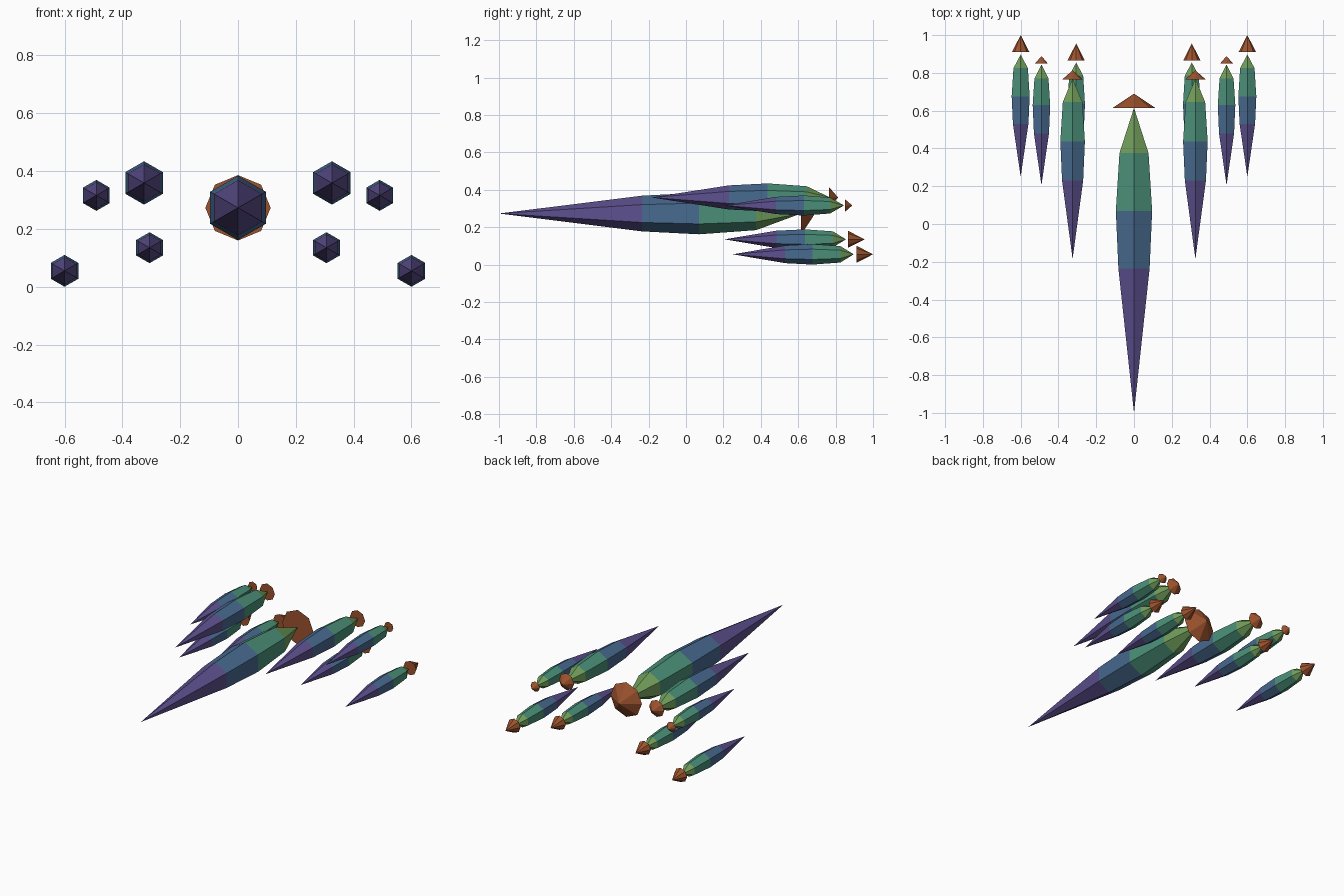
import bpy, bmesh, math

if "Cube" in bpy.data.objects:
    bpy.data.objects.remove(bpy.data.objects["Cube"])


def material(name, rgb):
    m = bpy.data.materials.new(name)
    m.diffuse_color = (*rgb, 1)
    m.use_nodes = True
    m.node_tree.nodes["Principled BSDF"].inputs["Base Color"].default_value = m.diffuse_color
    return m


BANDS = [material("purple", (0.11, 0.08, 0.27)), material("blue", (0.065, 0.145, 0.28)),
         material("green", (0.07, 0.28, 0.19)), material("lime", (0.16, 0.33, 0.10))]
RUST = material("rust", (0.33, 0.085, 0.027))


def lathe(name, profile, sides, mats, start=math.pi / 2):
    """Faceted body around the y axis from (y, radius) points; one material per band."""
    bm = bmesh.new()
    rings = []
    for y, r in profile:
        n = sides if r > 0 else 1
        rings.append([bm.verts.new((r * math.cos(start + k * math.tau / sides), y,
                                    r * math.sin(start + k * math.tau / sides)))
                      for k in range(n)])
    for band, (a, b) in enumerate(zip(rings, rings[1:])):
        for k in range(sides):
            j = (k + 1) % sides
            corners = [a[k % len(a)], a[j % len(a)], b[j % len(b)], b[k % len(b)]]
            face = bm.faces.new(list(dict.fromkeys(corners)))
            face.material_index = band
    for ring in (rings[0], rings[-1]):
        if len(ring) > 1:
            bm.faces.new(ring)
    bmesh.ops.recalc_face_normals(bm, faces=bm.faces)
    mesh = bpy.data.meshes.new(name)
    bm.to_mesh(mesh)
    bm.free()
    for m in mats:
        mesh.materials.append(m)
    return mesh


def place(name, mesh, x, z):
    ob = bpy.data.objects.new(name, mesh)
    ob.location = (x, 0, z)
    bpy.context.collection.objects.link(ob)


# name, x, z, hull radius, hull stations along y, cone base y, cone tip y, cone radius
CRAFT = [
    ("lead", 0, 0.273, 0.111, (-1.0, -0.235, 0.07, 0.375, 0.615), 0.615, 0.69, 0.113),
    ("upper_inner", 0.325, 0.359, 0.075, (-0.185, 0.23, 0.437, 0.645, 0.77), 0.765, 0.813, 0.055),
    ("upper_outer", 0.49, 0.316, 0.0535, (0.205, 0.48, 0.63, 0.77, 0.845), 0.851, 0.889, 0.033),
    ("lower_inner", 0.306, 0.135, 0.0535, (0.205, 0.483, 0.635, 0.785, 0.855), 0.865, 0.956, 0.046),
    ("lower_outer", 0.6, 0.055, 0.055, (0.25, 0.53, 0.675, 0.825, 0.897), 0.911, 1.0, 0.046),
]
RATIOS = (0, 0.86, 1, 0.8, 0)

for name, x, z, r, ys, base, tip, cone_r in CRAFT:
    # Six-sided banded hull and eight-sided tail cone
    hull = lathe(name + "_hull", [(y, r * f) for y, f in zip(ys, RATIOS)], 6, BANDS)
    cone = lathe(name + "_tail_cone", [(base, cone_r), (tip, 0)], 8, [RUST])
    # Wing craft sit on both sides, the lead craft only once
    for label, s in ([("_left", -1), ("_right", 1)] if x else [("", 1)]):
        place(name + "_hull" + label, hull, s * x, z)
        place(name + "_tail_cone" + label, cone, s * x, z)
